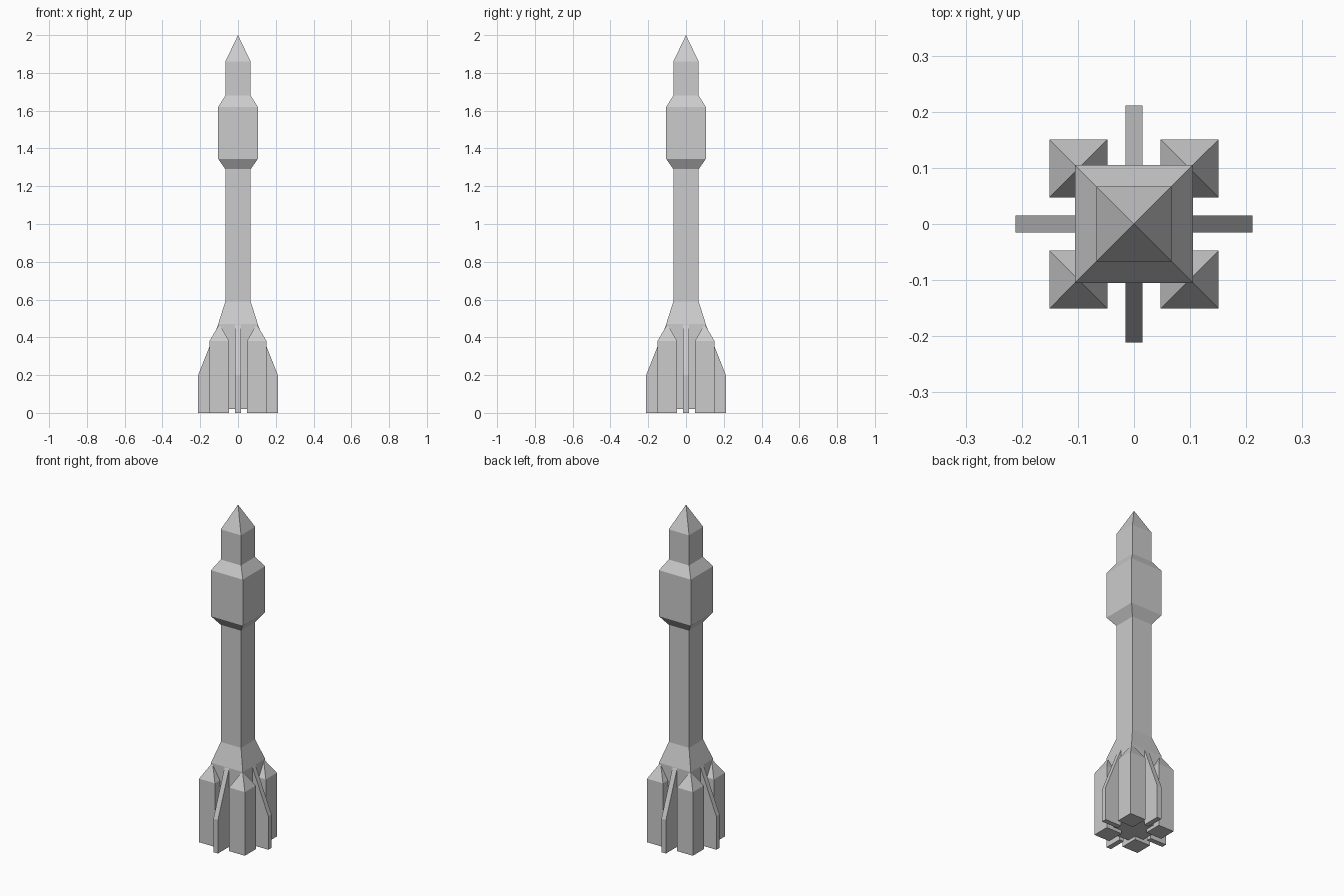
import bpy, bmesh
from math import pi
from mathutils import Matrix

if "Cube" in bpy.data.objects:
    bpy.data.objects.remove(bpy.data.objects["Cube"])


def finish(name, bm):
    bmesh.ops.recalc_face_normals(bm, faces=bm.faces)
    mesh = bpy.data.meshes.new(name)
    bm.to_mesh(mesh)
    bm.free()
    obj = bpy.data.objects.new(name, mesh)
    bpy.context.collection.objects.link(obj)
    return obj


def square_tower(name, profile, tip_z, cx=0, cy=0):
    """Stack square rings (half width, z) and close them with a pointed tip."""
    bm = bmesh.new()
    rings = [[bm.verts.new((cx + sx * h, cy + sy * h, z))
              for sx, sy in ((-1, -1), (1, -1), (1, 1), (-1, 1))]
             for h, z in profile]
    tip = bm.verts.new((cx, cy, tip_z))
    bm.faces.new(rings[0])
    for i in range(4):
        j = (i + 1) % 4
        for a, b in zip(rings, rings[1:]):
            bm.faces.new((a[i], a[j], b[j], b[i]))
        bm.faces.new((rings[-1][i], rings[-1][j], tip))
    return finish(name, bm)


def fin(name, outline, thickness, angle):
    """Extrude a side outline (radius, z) and turn it round the body."""
    bm = bmesh.new()
    face = bm.faces.new([bm.verts.new((r, -thickness / 2, z)) for r, z in outline])
    ext = bmesh.ops.extrude_face_region(bm, geom=[face], use_keep_orig=True)
    moved = [v for v in ext["geom"] if isinstance(v, bmesh.types.BMVert)]
    bmesh.ops.translate(bm, verts=moved, vec=(0, thickness, 0))
    bmesh.ops.rotate(bm, verts=bm.verts, cent=(0, 0, 0),
                     matrix=Matrix.Rotation(angle, 3, 'Z'))
    return finish(name, bm)


# Main body with flared base, wide upper stage and pointed nose
square_tower("rocket_body", [
    (0.105, 0.02), (0.105, 0.47), (0.067, 0.59), (0.067, 1.29),
    (0.105, 1.345), (0.105, 1.62), (0.067, 1.68), (0.067, 1.86)], 2.0)

# Four corner boosters
for sx in (-1, 1):
    for sy in (-1, 1):
        square_tower("booster", [(0.052, 0), (0.052, 0.38)], 0.47,
                     sx * 0.099, sy * 0.099)

# Four side fins
for k in range(4):
    fin("fin", [(0.104, 0), (0.211, 0), (0.211, 0.2), (0.104, 0.47)],
        0.03, k * pi / 2)
